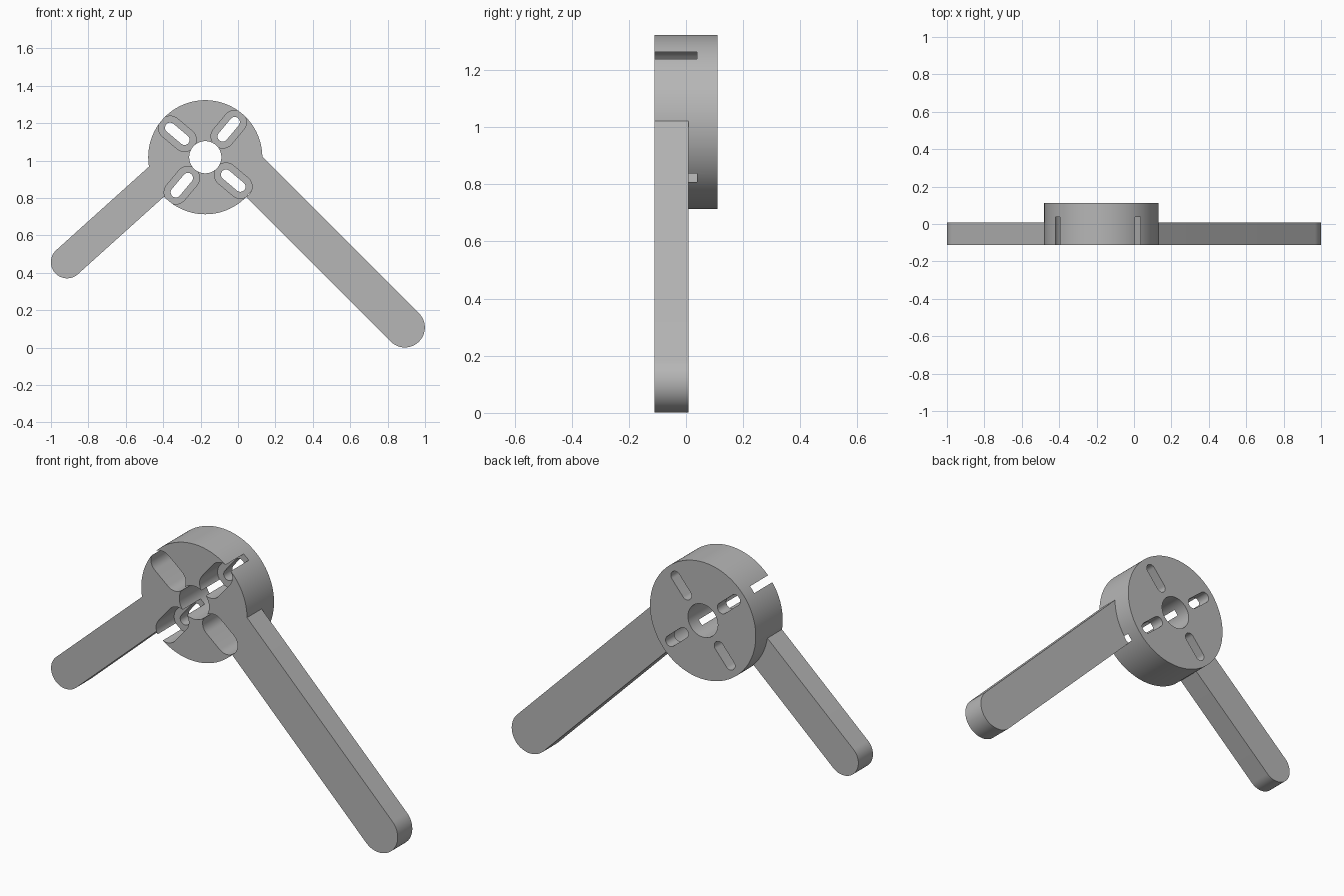
import bpy, bmesh
from math import cos, sin, pi, radians, atan2, hypot

if "Cube" in bpy.data.objects:
    bpy.data.objects.remove(bpy.data.objects["Cube"])

HUB_X, HUB_Z, HUB_R = -0.175, 1.018, 0.305
FRONT, BACK, ARM_BACK, POCKET_BACK = -0.111, 0.111, 0.009, 0.038

grey = bpy.data.materials.new("light grey")
grey.use_nodes = True
colour = (0.47, 0.47, 0.47, 1)
grey.diffuse_color = colour
grey.node_tree.nodes["Principled BSDF"].inputs["Base Color"].default_value = colour


def arc(x, z, r, start, sweep, steps):
    return [(x + r * cos(start + sweep * i / steps), z + r * sin(start + sweep * i / steps))
            for i in range(steps + 1)]


def prism(name, outline, y0, y1):
    """Extrude an x-z outline from y0 to y1."""
    bm = bmesh.new()
    face = bm.faces.new([bm.verts.new((x, y0, z)) for x, z in outline])
    new = bmesh.ops.extrude_face_region(bm, geom=[face])["geom"]
    bmesh.ops.translate(bm, vec=(0, y1 - y0, 0),
                        verts=[v for v in new if isinstance(v, bmesh.types.BMVert)])
    bmesh.ops.recalc_face_normals(bm, faces=bm.faces)
    mesh = bpy.data.meshes.new(name)
    bm.to_mesh(mesh)
    bm.free()
    mesh.materials.append(grey)
    obj = bpy.data.objects.new(name, mesh)
    bpy.context.collection.objects.link(obj)
    return obj


def disc(name, r, y0, y1):
    return prism(name, arc(HUB_X, HUB_Z, r, 0, 2 * pi, 128)[:-1], y0, y1)


def slot(name, angle, r, y0, y1):
    """Rounded slot lying along a hub radius."""
    near, far = [(HUB_X + d * cos(angle), HUB_Z + d * sin(angle)) for d in (0.145, 0.245)]
    outline = arc(*far, r, angle - pi / 2, pi, 24) + arc(*near, r, angle + pi / 2, pi, 24)
    return prism(name, outline, y0, y1)


def arm(name, tip, r, angle, length):
    """Round-ended bar running from its tip into the hub."""
    outline = arc(*tip, r, angle + pi / 2, pi, 32)
    dx, dz = length * cos(angle), length * sin(angle)
    for x, z in (outline[-1], outline[0]):
        outline.append((x + dx, z + dz))
    return prism(name, outline, FRONT, ARM_BACK)


def combine(target, other, operation):
    mod = target.modifiers.new(other.name, "BOOLEAN")
    mod.operation = operation
    mod.solver = "EXACT"
    mod.object = other
    bpy.context.view_layer.objects.active = target
    bpy.ops.object.modifier_apply(modifier=mod.name)
    bpy.data.objects.remove(other)


# Hub with its two arms
mount = disc("hub_with_arms", HUB_R, FRONT, BACK)
combine(mount, arm("left_arm", (0.892, 0.108), 0.107, radians(135), 1.24), "UNION")
combine(mount, arm("right_arm", (-0.914, 0.457), 0.0865, radians(42), 0.75), "UNION")

# Shaft hole, then four pockets each with a narrower through slot
combine(mount, disc("shaft_hole", 0.086, -0.3, 0.3), "DIFFERENCE")
for i in range(4):
    angle = radians(50 + 90 * i)
    combine(mount, slot("pocket", angle, 0.0625, -0.3, POCKET_BACK), "DIFFERENCE")
    combine(mount, slot("through_slot", angle, 0.0275, -0.3, 0.3), "DIFFERENCE")

# Smooth curved walls, sharp rims
bpy.ops.object.select_all(action="DESELECT")
mount.select_set(True)
bpy.context.view_layer.objects.active = mount
bpy.ops.object.shade_smooth_by_angle(angle=radians(30))
